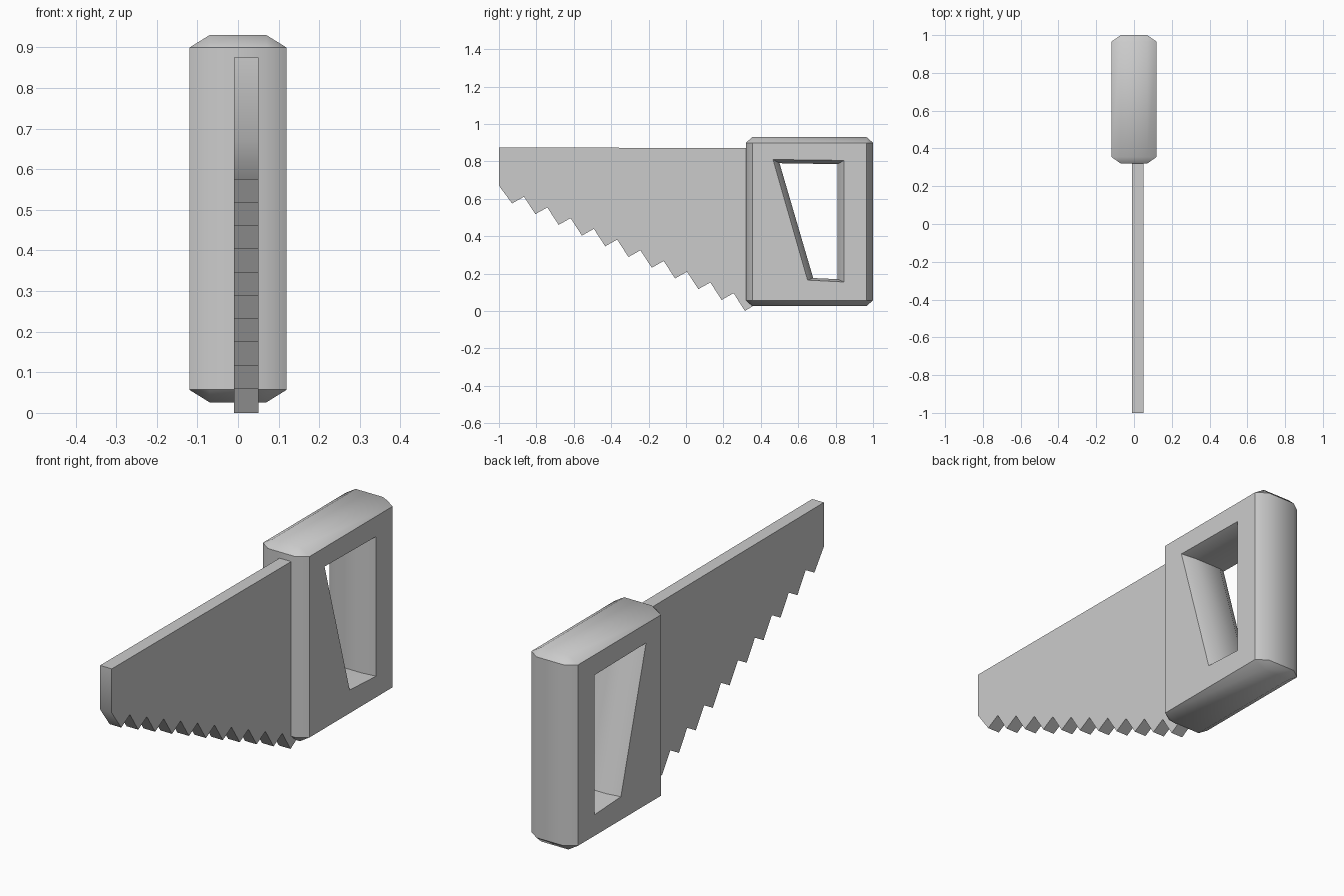
import bpy, bmesh, math
from mathutils import Vector

if "Cube" in bpy.data.objects:
    bpy.data.objects.remove(bpy.data.objects["Cube"], do_unlink=True)

grey = bpy.data.materials.new("plain grey")
grey.use_nodes = True
colour = (0.6, 0.6, 0.6, 1)
grey.diffuse_color = colour
grey.node_tree.nodes["Principled BSDF"].inputs["Base Color"].default_value = colour


def finish(bm, name):
    bmesh.ops.recalc_face_normals(bm, faces=bm.faces)
    mesh = bpy.data.meshes.new(name)
    bm.to_mesh(mesh)
    bm.free()
    obj = bpy.data.objects.new(name, mesh)
    bpy.context.collection.objects.link(obj)
    mesh.materials.append(grey)
    bpy.ops.object.select_all(action='DESELECT')
    obj.select_set(True)
    bpy.context.view_layer.objects.active = obj
    bpy.ops.object.shade_smooth_by_angle(angle=math.radians(40))
    return obj


# Blade: saw-toothed side profile extruded across its thickness
tip, step, teeth = Vector((-0.93, 0.575)), Vector((0.1245, -0.0573)), 11
profile = [Vector((0.38, 0.87)), Vector((-1, 0.875)), Vector((-1, 0.67))]
for i in range(teeth):
    point = tip + step * i
    profile.append(point)
    if i < teeth - 1:
        profile.append(point + Vector((0.064, 0.036)))
profile[-1].y = 0
profile.append(Vector((0.38, 0.04)))
bm = bmesh.new()
face = bm.faces.new([bm.verts.new((-0.01, p.x, p.y)) for p in profile])
extruded = bmesh.ops.extrude_face_region(bm, geom=[face])["geom"]
bmesh.ops.translate(bm, vec=(0.06, 0, 0),
                    verts=[v for v in extruded if isinstance(v, bmesh.types.BMVert)])
finish(bm, "blade")

# Handle: chamfered block, as the hull of its three pairs of faces
centre, half = Vector((0, 0.66, 0.478)), Vector((0.12, 0.34, 0.452))
chamfer = Vector((0.05, 0.035, 0.031))
bm = bmesh.new()
for axis in range(3):
    for sx in (-1, 1):
        for sy in (-1, 1):
            for sz in (-1, 1):
                size = half - chamfer
                size[axis] = half[axis]
                bm.verts.new(centre + Vector((sx, sy, sz)) * size)
bmesh.ops.convex_hull(bm, input=bm.verts)
bmesh.ops.dissolve_limit(bm, angle_limit=0.01, verts=bm.verts, edges=bm.edges)

# Grip opening: chamfered loops from one side of the block to the other
outer = [(0.465, 0.81), (0.845, 0.805), (0.845, 0.155), (0.65, 0.165)]
inner = [(0.50, 0.79), (0.81, 0.785), (0.81, 0.17), (0.68, 0.176)]
bm.normal_update()
sides = sorted((f for f in bm.faces if abs(f.normal.x) > 0.99),
               key=lambda f: f.calc_center_median().x)
rims = [list(f.edges) for f in sides]
bmesh.ops.delete(bm, geom=sides, context='FACES_ONLY')
loops = [rims[0]]
for x, outline in ((-0.12, outer), (-0.07, inner), (0.07, inner), (0.12, outer)):
    verts = [bm.verts.new((x, y, z)) for y, z in outline]
    loops.append([bm.edges.new((verts[i - 1], verts[i])) for i in range(4)])
loops.append(rims[1])
for a, b in zip(loops, loops[1:]):
    bmesh.ops.bridge_loops(bm, edges=a + b)
finish(bm, "handle")
